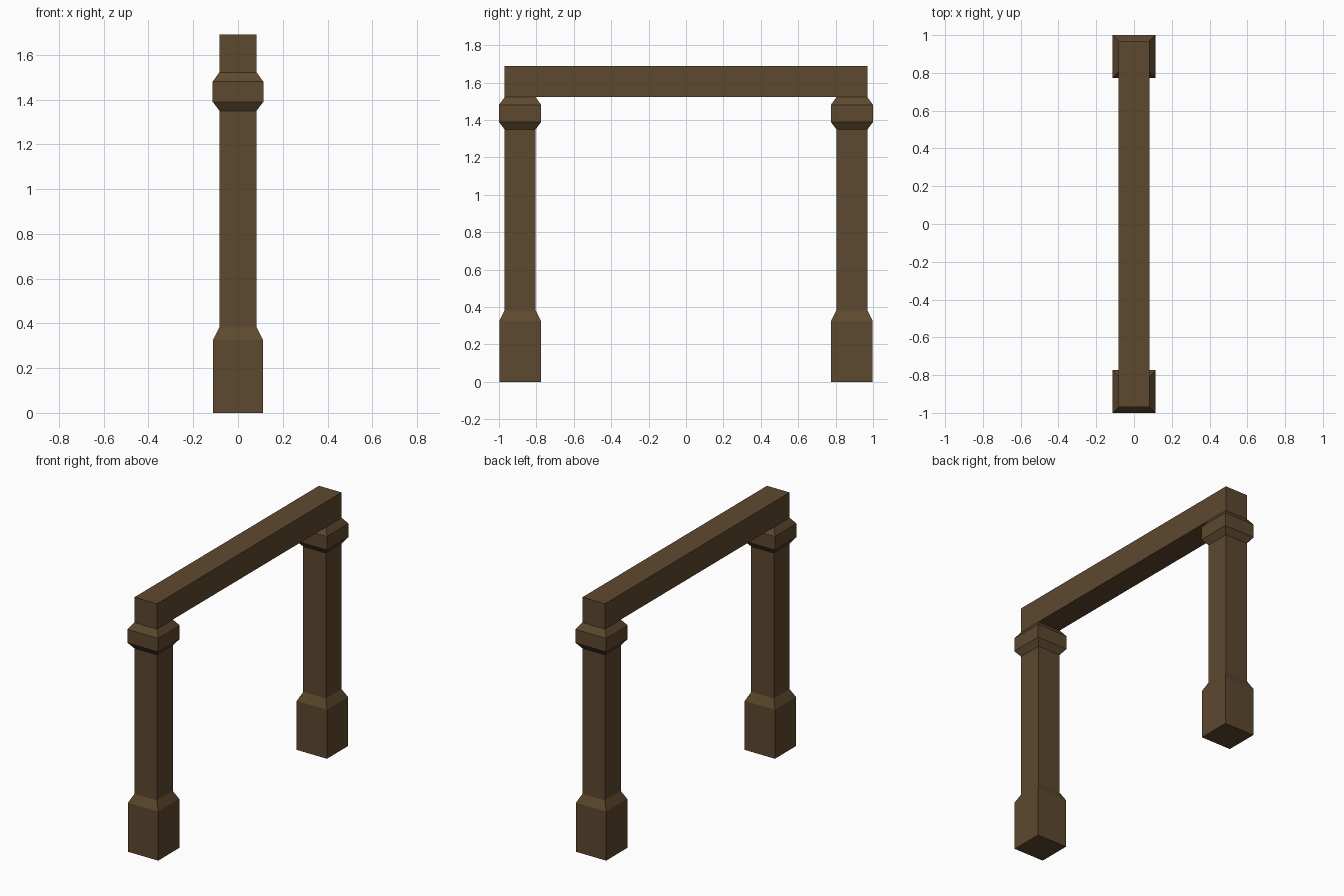
import bpy, bmesh

if "Cube" in bpy.data.objects:
    bpy.data.objects.remove(bpy.data.objects["Cube"])

wood = bpy.data.materials.new("dark_brown_wood")
wood.diffuse_color = (0.11, 0.066, 0.028, 1)
wood.use_nodes = True
wood.node_tree.nodes["Principled BSDF"].inputs["Base Color"].default_value = wood.diffuse_color


def finish(name, bm):
    bmesh.ops.recalc_face_normals(bm, faces=bm.faces)
    mesh = bpy.data.meshes.new(name)
    bm.to_mesh(mesh)
    bm.free()
    mesh.materials.append(wood)
    obj = bpy.data.objects.new(name, mesh)
    bpy.context.collection.objects.link(obj)
    return obj


def square_stack(name, y, profile):
    """Square column through (half width, height) rings."""
    bm = bmesh.new()
    rings = [[bm.verts.new((sx * h, y + sy * h, z))
              for sx, sy in ((-1, -1), (1, -1), (1, 1), (-1, 1))]
             for h, z in profile]
    for a, b in zip(rings, rings[1:]):
        for i in range(4):
            j = (i + 1) % 4
            bm.faces.new((a[i], a[j], b[j], b[i]))
    bm.faces.new(rings[0][::-1])
    bm.faces.new(rings[-1])
    return finish(name, bm)


# Posts: wide foot, shaft, flared collar
POST = [(0.111, 0), (0.111, 0.326), (0.083, 0.382), (0.083, 1.35),
        (0.113, 1.39), (0.113, 1.48), (0.083, 1.522)]
for side, s in (("front", -1), ("back", 1)):
    square_stack(side + "_post", s * 0.887, POST)

# Crossbeam resting on both posts
bm = bmesh.new()
bmesh.ops.create_cube(bm, size=1)
for v in bm.verts:
    v.co = (v.co.x * 0.166, v.co.y * 1.94, 1.606 + v.co.z * 0.168)
finish("crossbeam", bm)
